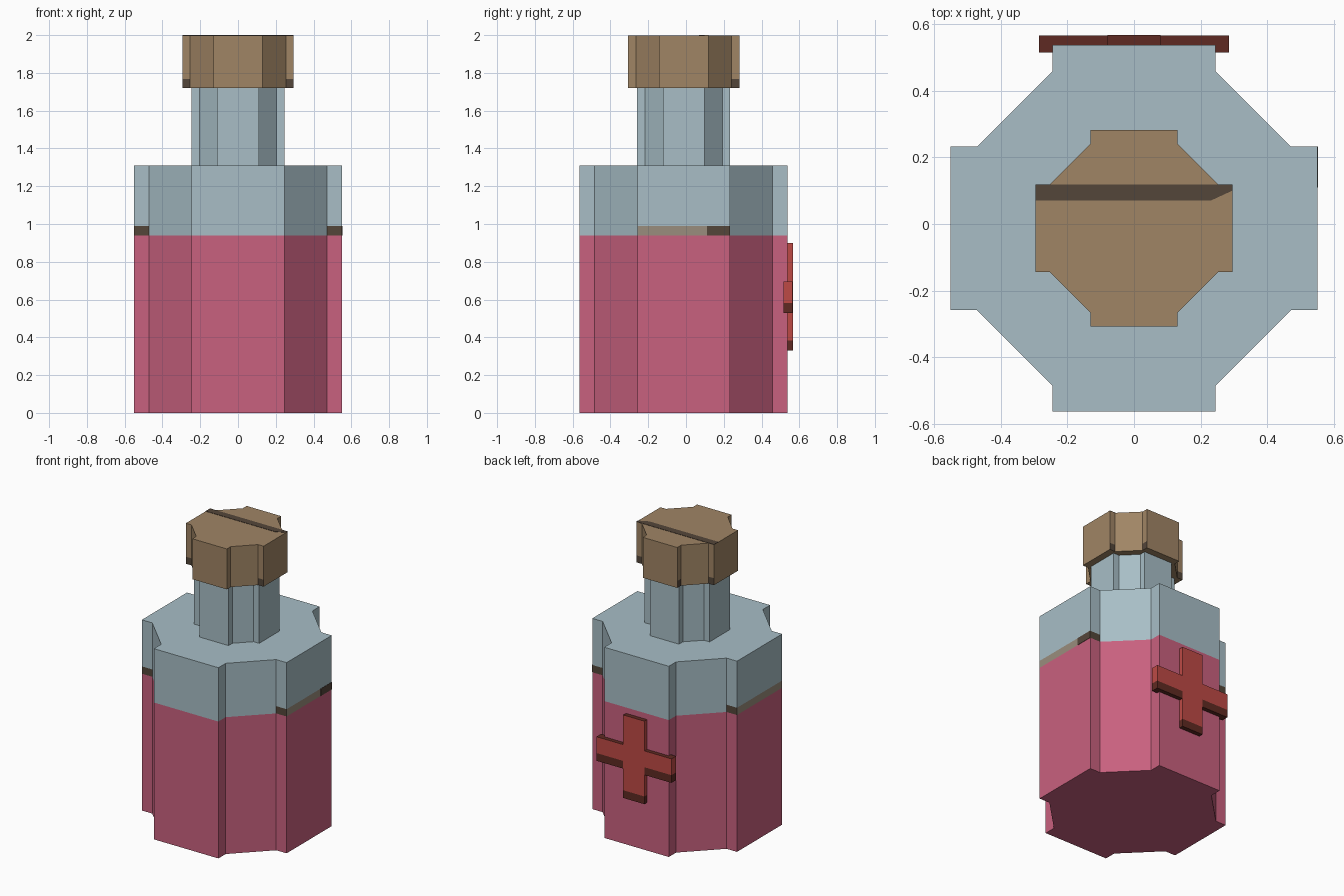
import bpy, bmesh

cube = bpy.data.objects.get("Cube")
if cube:
    bpy.data.objects.remove(cube, do_unlink=True)

YC = -0.013  # the bottle axis sits slightly in front of the origin


def material(name, hex_colour):
    rgb = [int(hex_colour[i:i + 2], 16) / 255 for i in (0, 2, 4)]
    lin = [c / 12.92 if c <= 0.04045 else ((c + 0.055) / 1.055) ** 2.4 for c in rgb]
    mat = bpy.data.materials.new(name)
    mat.use_nodes = True
    mat.diffuse_color = (*lin, 1)
    bsdf = next(n for n in mat.node_tree.nodes if n.type == 'BSDF_PRINCIPLED')
    bsdf.inputs["Base Color"].default_value = (*lin, 1)
    bsdf.inputs["Roughness"].default_value = 0.8
    return mat


GLASS = material("pale_glass", "a8bec6")
PINK = material("pink_liquid", "c9617f")
CORK = material("cork_brown", "a08565")
DARK = material("dark_brown", "54463a")
TAUPE = material("taupe", "9a8d7d")
RED = material("red", "be4a45")
DARK_RED = material("dark_red", "5f2a22")


def prism(name, outline, levels, mats, rule=None):
    """Stack an outline through the given heights; rule picks a material per face."""
    bm = bmesh.new()
    rings = [[bm.verts.new((x, y, z)) for x, y in outline] for z in levels]
    n = len(outline)
    for low, high in zip(rings, rings[1:]):
        for i in range(n):
            j = (i + 1) % n
            bm.faces.new((low[i], low[j], high[j], high[i]))
    bm.faces.new(rings[0][::-1])
    bm.faces.new(rings[-1])
    bmesh.ops.recalc_face_normals(bm, faces=bm.faces)
    bm.normal_update()
    if rule:
        for f in bm.faces:
            f.material_index = rule(f.calc_center_median(), f.normal)
    mesh = bpy.data.meshes.new(name)
    bm.to_mesh(mesh)
    bm.free()
    for m in mats:
        mesh.materials.append(m)
    obj = bpy.data.objects.new(name, mesh)
    bpy.context.collection.objects.link(obj)
    return obj


def blocky_round(reach, half, diag):
    """Cross-shaped outline whose inner corners are filled by diagonal faces."""
    quarter = [(reach, -half), (reach, half), (diag - half, half), (half, diag - half)]
    pts = []
    for _ in range(4):
        pts += quarter
        quarter = [(-y, x) for x, y in quarter]
    return [(x, y + YC) for x, y in pts]


def rect(x0, x1, y0, y1):
    return [(x0, y0), (x1, y0), (x1, y1), (x0, y1)]


# Bottle body: liquid below, glass shoulder above with a band on the side arms
def shoulder_rule(c, n):
    if c.z < 0.99 and abs(c.x) > 0.48:
        if abs(n.x) > 0.9:
            return 2
        if abs(n.y) > 0.9:
            return 1
    return 0


body = blocky_round(0.55, 0.245, 0.716)
prism("liquid_body", body, [0, 0.94], [PINK])
prism("glass_shoulder", body, [0.94, 0.99, 1.31], [GLASS, DARK, TAUPE], shoulder_rule)
prism("band_patch", rect(0.549, 0.552, 0.11, 0.232), [0.94, 0.99], [DARK])

# Neck
prism("neck", blocky_round(0.247, 0.11, 0.315), [1.29, 1.74], [GLASS])


# Stopper: dark lower edge on the short faces of the arms
def stopper_rule(c, n):
    side_arm = abs(c.x) > 0.25 and abs(n.y) > 0.9
    back_arm = c.y > 0.24 and abs(n.x) > 0.9
    return 1 if c.z < 1.77 and (side_arm or back_arm) else 0


prism("stopper", blocky_round(0.295, 0.131, 0.384), [1.72, 1.768, 1.998],
      [CORK, DARK], stopper_rule)
stripe = [(-0.295, 0.07), (0.23, 0.07), (0.295, 0.10), (0.295, 0.118), (-0.295, 0.118)]
prism("stopper_stripe", stripe, [1.996, 2.0], [DARK])


# Cross badge on the back: dark tops, undersides and lower edges
def badge_bar(name, half, y0, y1, z0, z1):
    edge = z0 + 0.053
    prism(name, rect(-half, half, y0, y1), [z0, edge, z1], [RED, DARK_RED],
          lambda c, n: 1 if abs(n.z) > 0.5 or c.z < edge else 0)


badge_bar("badge_crossbar", 0.285, 0.515, 0.565, 0.53, 0.695)
badge_bar("badge_upright", 0.08, 0.53, 0.567, 0.33, 0.90)
